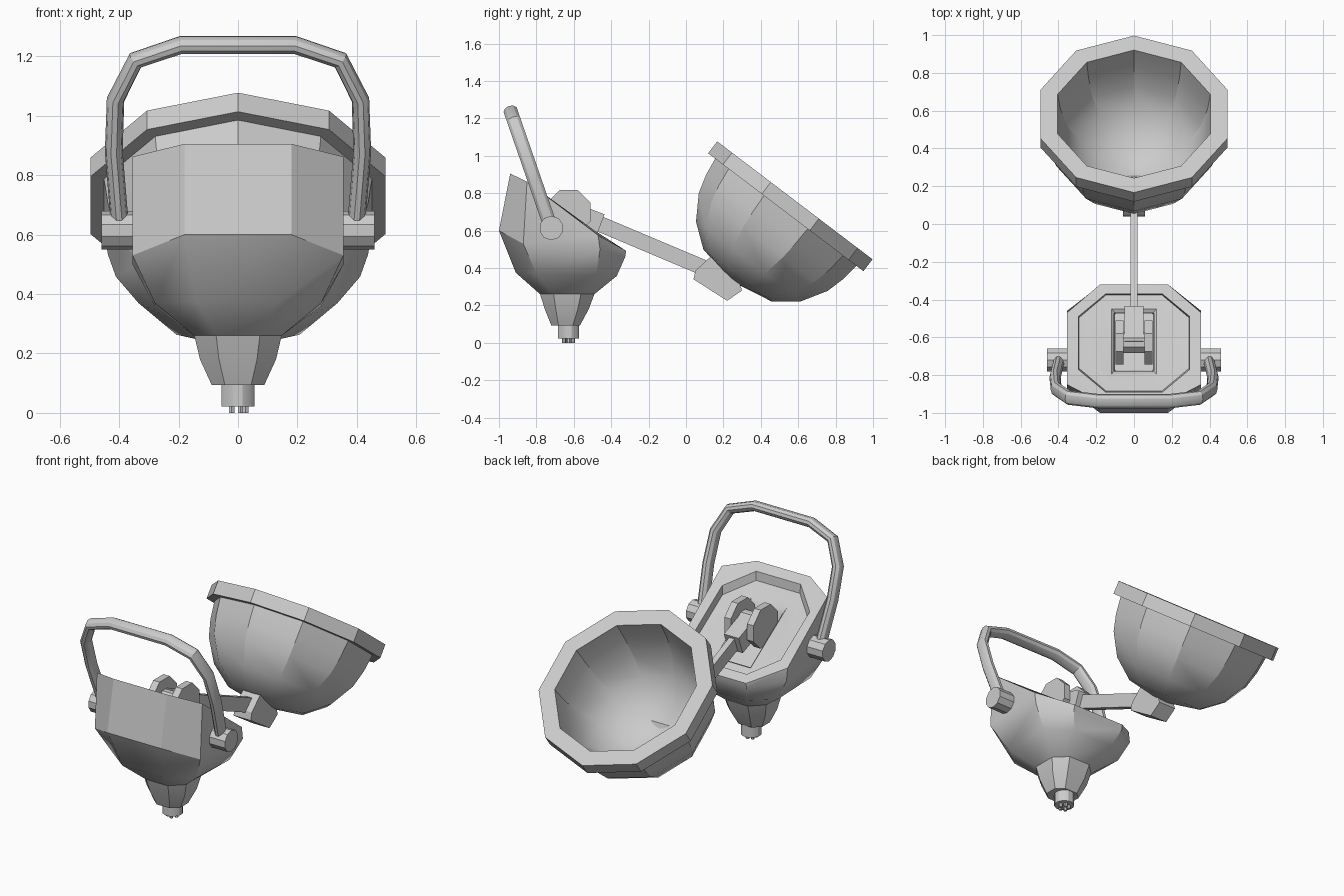
import bpy, bmesh
from math import sin, cos, pi, radians
from mathutils import Vector as V

if "Cube" in bpy.data.objects:
    bpy.data.objects.remove(bpy.data.objects["Cube"])


def finish(name, bm):
    bmesh.ops.recalc_face_normals(bm, faces=bm.faces)
    me = bpy.data.meshes.new(name)
    bm.to_mesh(me)
    bm.free()
    ob = bpy.data.objects.new(name, me)
    bpy.context.collection.objects.link(ob)
    bpy.ops.object.select_all(action='DESELECT')
    ob.select_set(True)
    bpy.context.view_layer.objects.active = ob
    bpy.ops.object.shade_smooth_by_angle(angle=radians(30))
    return ob


def loft(name, rings):
    """Skin a list of equal-sized point rings and cap both ends."""
    bm = bmesh.new()
    rows = [[bm.verts.new(p) for p in r] for r in rings]
    n = len(rows[0])
    for a, b in zip(rows, rows[1:]):
        for i in range(n):
            j = (i + 1) % n
            bm.faces.new((a[i], a[j], b[j], b[i]))
    bm.faces.new(rows[0][::-1])
    bm.faces.new(rows[-1])
    return finish(name, bm)


def circle(c, r, n, u, v, start=0.0):
    return [V(c) + r * (cos(start + 2 * pi * i / n) * V(u) + sin(start + 2 * pi * i / n) * V(v))
            for i in range(n)]


def x_cyl(name, x0, x1, y, z, r, n):
    return loft(name, [circle((x, y, z), r, n, (0, 1, 0), (0, 0, 1), pi / n) for x in (x0, x1)])


def z_cyl(name, x, y, z0, z1, r, n):
    return loft(name, [circle((x, y, z), r, n, (1, 0, 0), (0, 1, 0), pi / n) for z in (z0, z1)])


def side_prism(name, pts, w):
    return loft(name, [[(x, y, z) for y, z in pts] for x in (-w, w)])


def bar(name, a, b, h, w):
    d = (V(b) - V(a)).normalized()
    p = V((-d.y, d.x)) * h
    a, b = V(a), V(b)
    return side_prism(name, [a - p, b - p, b + p, a + p], w)


# Body: eight-sided rings given by front, front side, back side and back (y, z)
def octo(hx, cx, f, sf, sb, b):
    half = [(cx, *f), (hx, *sf), (hx, *sb), (cx, *b)]
    return half + [(-x, y, z) for x, y, z in reversed(half)]


def flat(hx, y0, y1, z):
    c = (y1 - y0) / 4
    return octo(hx, hx / 2, (y0, z), (y0 + c, z), (y1 - c, z), (y1, z))


def slope(hx, cx, y0, y1, cut, drop):
    h = lambda y: (y, 0.69 - 0.67 * (y + 0.63) - drop)
    return octo(hx, cx, h(y0), h(y0 + cut), h(y1 - cut), h(y1))


loft("lamp_housing", [
    flat(.088, -.72, -.567, .093),
    flat(.128, -.755, -.52, .18),
    flat(.147, -.78, -.49, .26),
    octo(.28, .14, (-.91, .375), (-.80, .37), (-.48, .36), (-.37, .358)),
    octo(.355, .18, (-1.0, .6), (-.87, .53), (-.46, .50), (-.325, .46)),
    octo(.355, .18, (-.94, .905), (-.85, .862), (-.47, .575), (-.32, .492)),
    slope(.295, .15, -.89, -.37, .12, -.005),
    slope(.29, .147, -.885, -.375, .12, .045),
    slope(.235, .12, -.84, -.42, .10, .05),
    slope(.12, .117, -.80, -.45, .003, .05),
    slope(.105, .102, -.78, -.47, .003, .07),
    slope(.10, .098, -.775, -.475, .003, .17),
])

# Plug collar and contact pins underneath
z_cyl("socket_collar", 0, -.628, .022, .10, .058, 12)
for i in range(5):
    a = 2 * pi * i / 5
    z_cyl("contact_pin", .026 * cos(a), -.628 + .026 * sin(a), 0, .03, .01, 6)

# Hinge cheeks, pivot and arm
for s in (-1, 1):
    x_cyl("hinge_cheek", s * .055, s * .098, -.627, .70, .127, 8)
    x_cyl("handle_knob", s * .32, s * .46, -.72, .614, .065, 10)
x_cyl("hinge_pivot", -.06, .06, -.627, .70, .06, 8)
bar("arm_block", (-.64, .705), (-.455, .635), .056, .05)
bar("arm", (-.50, .652), (.11, .395), .042, .018)
side_prism("dish_bracket", [(.13, .46), (.05, .385), (.04, .34), (.22, .225), (.30, .28), (.25, .42)], .058)

# Tilted handle: elliptical tube along a mirrored path (x, distance up the tilt)
half = [(.398, .03), (.418, .285), (.412, .47), (.345, .61), (.19, .665)]
path = [V(p) for p in half] + [V((-x, s)) for x, s in reversed(half)]
up, out, base = V((0, -.327, .945)), V((0, .945, .327)), V((0, -.72, .61))
rings = []
for i, p in enumerate(path):
    d = (path[min(i + 1, len(path) - 1)] - path[max(i - 1, 0)]).normalized()
    side = V((d.y, 0, 0)) - up * d.x
    rings.append(circle(base + V((p.x, 0, 0)) + up * p.y, 1, 10, side * .03, out * .039))
loft("carry_handle", rings)

# Ten-sided reflector dish: (depth, radius) profile from outer pole over the rim to inner pole
centre, across, axis = V((0, .582, .762)), V((0, .797, -.605)), V((0, .605, .797))
profile = [(.54, .04), (.505, .23), (.41, .352), (.28, .432), (.18, .46), (.08, .474), (.08, .521),
           (0, .521), (0, .425), (.12, .41), (.25, .375), (.36, .305), (.45, .19), (.49, .03)]
loft("reflector_dish", [circle(centre - axis * d, r, 10, across, (1, 0, 0)) for d, r in profile])
